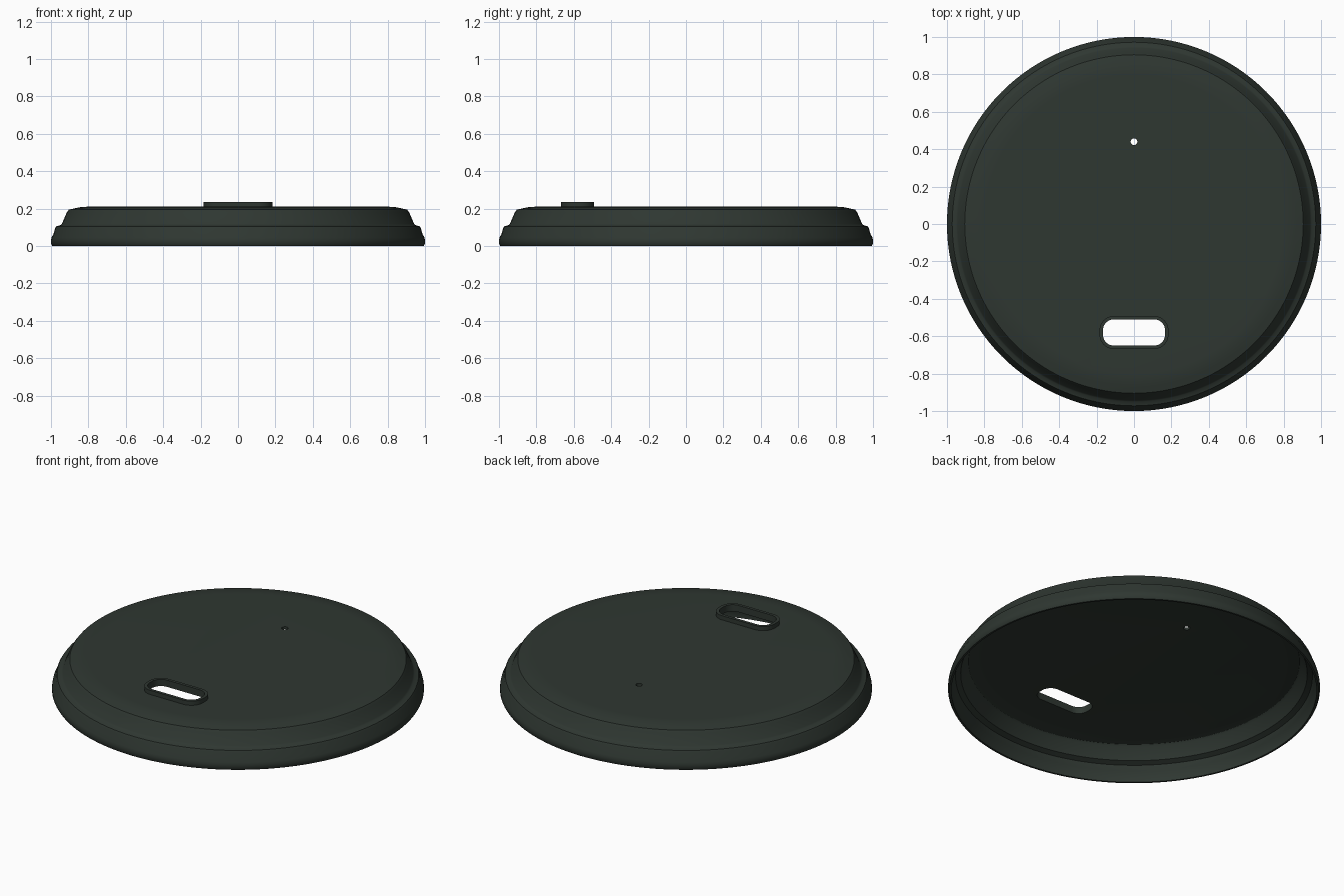
import bpy, bmesh, math

if "Cube" in bpy.data.objects:
    bpy.data.objects.remove(bpy.data.objects["Cube"])

mat = bpy.data.materials.new("dark_green_plastic")
mat.diffuse_color = (0.028, 0.038, 0.031, 1)
mat.use_nodes = True
mat.node_tree.nodes["Principled BSDF"].inputs["Base Color"].default_value = mat.diffuse_color


def finish(name, bm, smooth=True):
    bmesh.ops.recalc_face_normals(bm, faces=bm.faces)
    me = bpy.data.meshes.new(name)
    bm.to_mesh(me)
    bm.free()
    ob = bpy.data.objects.new(name, me)
    bpy.context.collection.objects.link(ob)
    me.materials.append(mat)
    return ob


def shade(ob):
    bpy.ops.object.select_all(action='DESELECT')
    ob.select_set(True)
    bpy.context.view_layer.objects.active = ob
    bpy.ops.object.shade_smooth_by_angle(angle=math.radians(32))


def rounded_rect(cx, cy, hx, hy, r, n=10):
    pts = []
    for q, (sx, sy) in enumerate([(1, 1), (-1, 1), (-1, -1), (1, -1)]):
        for i in range(n + 1):
            a = math.pi / 2 * (q + i / n)
            pts.append((cx + sx * (hx - r) + r * math.cos(a),
                        cy + sy * (hy - r) + r * math.sin(a)))
    return pts


def prism(name, pts, z0, z1):
    bm = bmesh.new()
    rings = [[bm.verts.new((x, y, z)) for x, y in pts] for z in (z0, z1)]
    for r in rings:
        bm.faces.new(r)
    for i in range(len(pts)):
        j = (i + 1) % len(pts)
        bm.faces.new((rings[0][i], rings[0][j], rings[1][j], rings[1][i]))
    return finish(name, bm)


# Lid shell: outer profile down to the rim, then back up the inside
profile = [(0.80, 0.210), (0.835, 0.209), (0.87, 0.202), (0.905, 0.194),
           (0.915, 0.180), (0.942, 0.118), (0.95, 0.111), (0.972, 0.105),
           (0.978, 0.095), (0.986, 0.065), (0.997, 0.045), (1.0, 0.03),
           (1.0, 0.012), (0.993, 0.0), (0.982, 0.0),
           (0.984, 0.035), (0.970, 0.062), (0.960, 0.092), (0.932, 0.105),
           (0.900, 0.172), (0.89, 0.182), (0.83, 0.194), (0.79, 0.195)]
SEG = 128
bm = bmesh.new()
rings = [[bm.verts.new((r * math.cos(2 * math.pi * i / SEG),
                        r * math.sin(2 * math.pi * i / SEG), z))
          for i in range(SEG)] for r, z in profile]
for a, b in zip(rings, rings[1:]):
    for i in range(SEG):
        j = (i + 1) % SEG
        bm.faces.new((a[i], a[j], b[j], b[i]))
bm.faces.new(rings[0])
bm.faces.new(rings[-1])
lid = finish("lid_shell", bm)

# Sip opening and vent hole cut through the top
inner = rounded_rect(0, -0.58, 0.166, 0.07, 0.058)
outer = rounded_rect(0, -0.58, 0.184, 0.088, 0.076)
vent = [(0.018 * math.cos(math.tau * i / 24), 0.44 + 0.018 * math.sin(math.tau * i / 24))
        for i in range(24)]
for name, pts in (("sip_cutter", inner), ("vent_cutter", vent)):
    cutter = prism(name, pts, 0.1, 0.4)
    cutter.hide_render = True
    mod = lid.modifiers.new(name, 'BOOLEAN')
    mod.object, mod.operation, mod.solver = cutter, 'DIFFERENCE', 'EXACT'
    bpy.context.view_layer.objects.active = lid
    bpy.ops.object.modifier_apply(modifier=name)
    bpy.data.objects.remove(cutter)
shade(lid)

# Raised lip around the sip opening
bm = bmesh.new()
loops = [[bm.verts.new((x, y, z)) for x, y in pts]
         for pts, z in ((outer, 0.2), (outer, 0.235), (inner, 0.235), (inner, 0.2))]
n = len(inner)
for k in range(4):
    a, b = loops[k], loops[(k + 1) % 4]
    for i in range(n):
        j = (i + 1) % n
        bm.faces.new((a[i], a[j], b[j], b[i]))
lip = finish("sip_lip", bm)
shade(lip)
